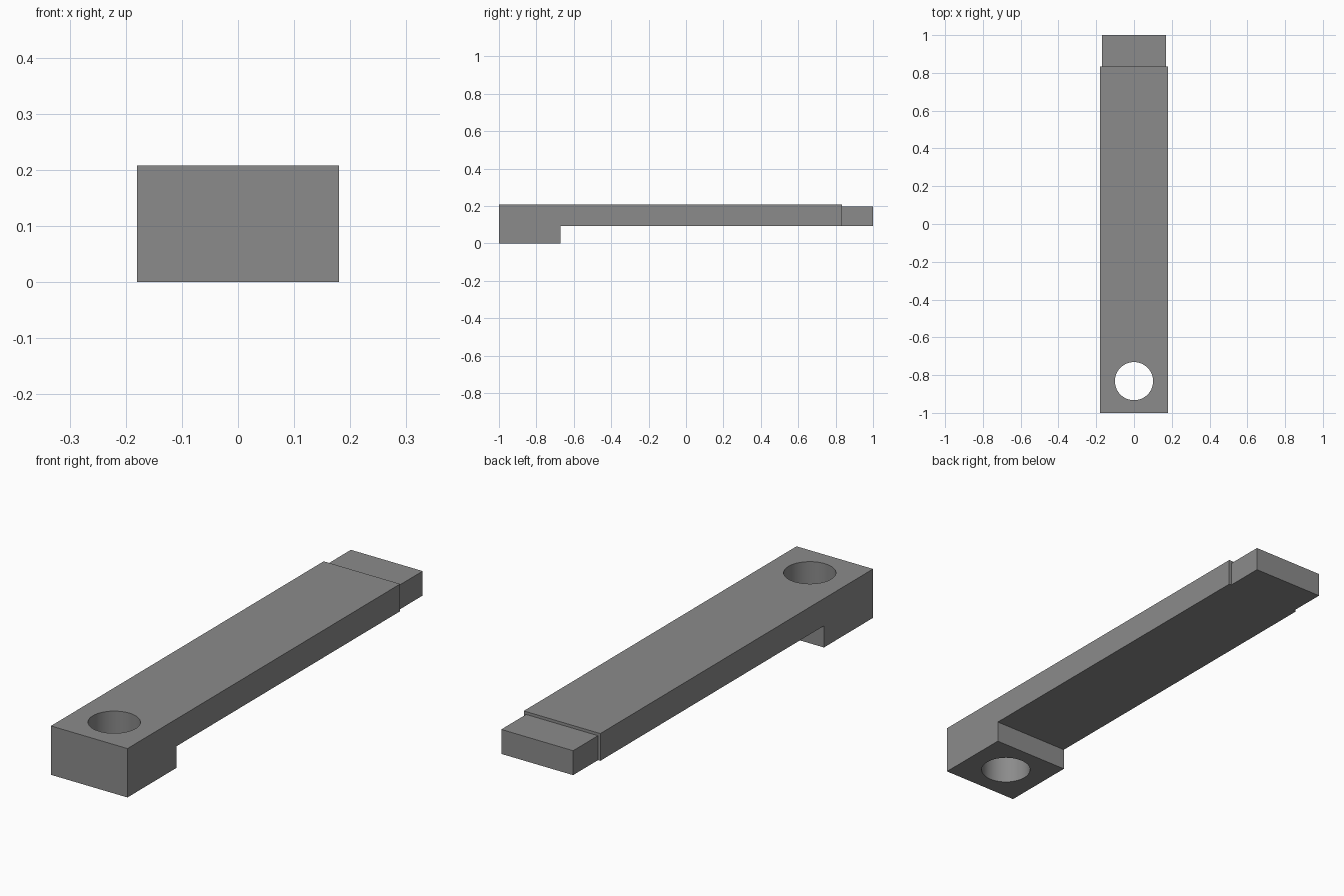
import bpy, bmesh, math

if "Cube" in bpy.data.objects:
    bpy.data.objects.remove(bpy.data.objects["Cube"])

HALF_W = 0.18
grey = bpy.data.materials.new("mid grey")
grey.diffuse_color = (0.26, 0.26, 0.26, 1)
grey.use_nodes = True
grey.node_tree.nodes["Principled BSDF"].inputs["Base Color"].default_value = grey.diffuse_color


def extrude_profile(name, profile, half_width):
    """Closed (y, z) side profile extruded symmetrically along x."""
    bm = bmesh.new()
    face = bm.faces.new([bm.verts.new((-half_width, y, z)) for y, z in profile])
    new = bmesh.ops.extrude_face_region(bm, geom=[face])["geom"]
    bmesh.ops.translate(bm, vec=(2 * half_width, 0, 0),
                        verts=[v for v in new if isinstance(v, bmesh.types.BMVert)])
    bmesh.ops.recalc_face_normals(bm, faces=bm.faces)
    mesh = bpy.data.meshes.new(name)
    bm.to_mesh(mesh)
    bm.free()
    mesh.materials.append(grey)
    obj = bpy.data.objects.new(name, mesh)
    bpy.context.collection.objects.link(obj)
    return obj


def boolean(target, tool, operation):
    mod = target.modifiers.new(tool.name, 'BOOLEAN')
    mod.object, mod.operation, mod.solver = tool, operation, 'EXACT'
    bpy.context.view_layer.objects.active = target
    bpy.ops.object.modifier_apply(modifier=mod.name)
    bpy.data.objects.remove(tool)


# Bar with a thick foot block at the front
bar = extrude_profile("lever_bar", [(-1, 0), (-0.67, 0), (-0.67, 0.092), (0.833, 0.092),
                                    (0.833, 0.208), (-1, 0.208)], HALF_W)

# Slightly narrower, lower tongue at the back end
tongue = extrude_profile("tongue", [(0.7, 0.092), (1, 0.092), (1, 0.196), (0.7, 0.196)], 0.169)
boolean(bar, tongue, 'UNION')

# Round through hole in the foot block
bpy.ops.mesh.primitive_cylinder_add(vertices=64, radius=0.101, depth=0.6,
                                    location=(0, -0.832, 0.1))
cutter = bpy.context.object
cutter.name = "hole_cutter"
cutter.hide_render = True
cutter.data.materials.append(grey)
boolean(bar, cutter, 'DIFFERENCE')

# Smooth hole wall, sharp edges elsewhere
bpy.ops.object.select_all(action='DESELECT')
bar.select_set(True)
bpy.context.view_layer.objects.active = bar
bpy.ops.object.shade_smooth_by_angle(angle=math.radians(30))
